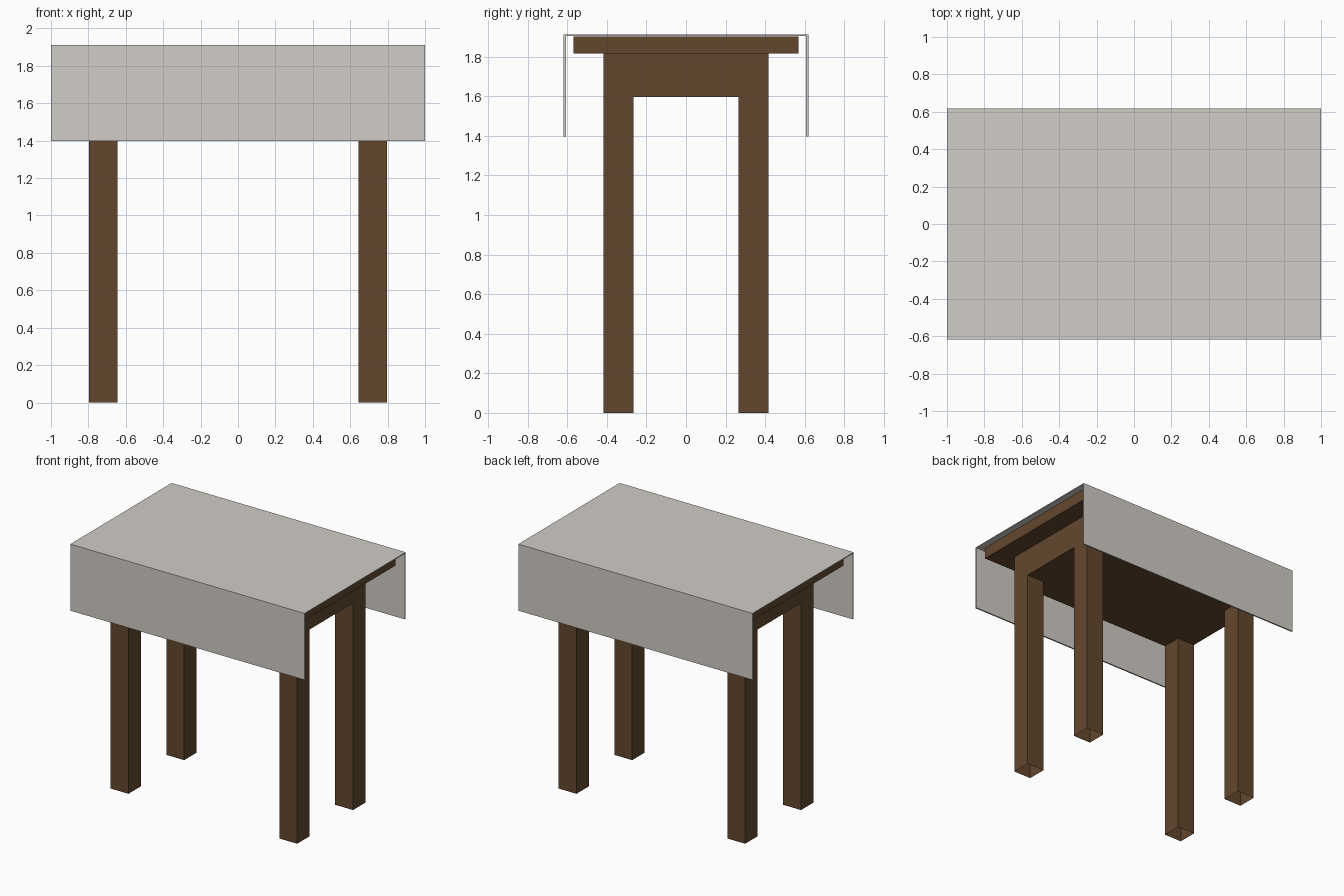
import bpy, bmesh

if "Cube" in bpy.data.objects:
    bpy.data.objects.remove(bpy.data.objects["Cube"])

def material(name, rgb):
    m = bpy.data.materials.new(name)
    m.diffuse_color = (*rgb, 1)
    m.use_nodes = True
    m.node_tree.nodes["Principled BSDF"].inputs["Base Color"].default_value = m.diffuse_color
    return m

wood = material("dark_wood", (0.125, 0.063, 0.027))
linen = material("linen", (0.64, 0.61, 0.57))

def finish(name, bm, mat):
    me = bpy.data.meshes.new(name)
    bm.to_mesh(me)
    bm.free()
    me.materials.append(mat)
    ob = bpy.data.objects.new(name, me)
    bpy.context.collection.objects.link(ob)
    return ob

def box(name, lo, hi, mat, open_sides=()):
    """Box between two corners; faces whose normal z is in open_sides are left out."""
    bm = bmesh.new()
    bmesh.ops.create_cube(bm, size=1)
    for v in bm.verts:
        v.co = [l + (c + 0.5) * (h - l) for c, l, h in zip(v.co, lo, hi)]
    bm.normal_update()
    gone = [f for f in bm.faces if round(f.normal.z) in open_sides]
    bmesh.ops.delete(bm, geom=gone, context='FACES')
    return finish(name, bm, mat)

# Table top slab and the solid apron block below it
box("table_top", (-0.95, -0.568, 1.815), (0.95, 0.568, 1.903), wood)
box("apron", (-0.797, -0.416, 1.597), (0.797, 0.416, 1.815), wood, (1,))

# Four hollow legs, open at both ends
for sx, side in ((-1, "left"), (1, "right")):
    for sy, end in ((-1, "front"), (1, "back")):
        xs = sorted((sx * 0.645, sx * 0.797))
        ys = sorted((sy * 0.265, sy * 0.416))
        box(f"{end}_{side}_leg", (xs[0], ys[0], 0), (xs[1], ys[1], 1.597), wood, (-1, 1))

# Tablecloth: thin U-shaped profile extruded along x
W, T, TOP, HEM = 0.618, 0.011, 1.911, 1.397
profile = [(-W, HEM), (-W, TOP), (W, TOP), (W, HEM),
           (W - T, HEM), (W - T, TOP - 0.007), (T - W, TOP - 0.007), (T - W, HEM)]
bm = bmesh.new()
face = bm.faces.new([bm.verts.new((-1, y, z)) for y, z in profile])
ext = bmesh.ops.extrude_face_region(bm, geom=[face], use_keep_orig=True)
bmesh.ops.translate(bm, vec=(2, 0, 0),
                    verts=[g for g in ext["geom"] if isinstance(g, bmesh.types.BMVert)])
bmesh.ops.recalc_face_normals(bm, faces=bm.faces)
finish("tablecloth", bm, linen)
